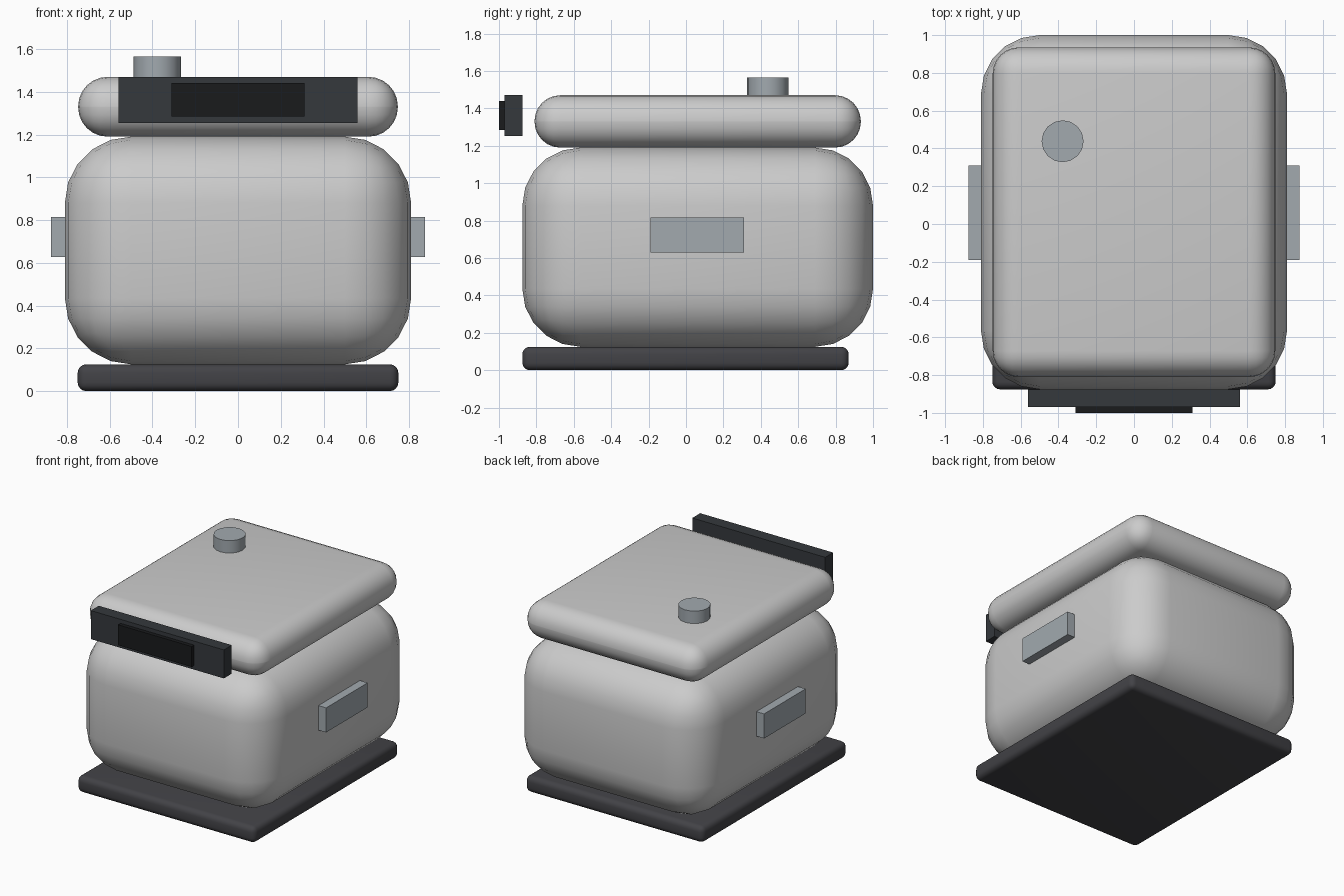
import bpy, math

if "Cube" in bpy.data.objects:
    bpy.data.objects.remove(bpy.data.objects["Cube"])


def material(name, rgb):
    m = bpy.data.materials.new(name)
    m.diffuse_color = (*rgb, 1)
    m.use_nodes = True
    m.node_tree.nodes["Principled BSDF"].inputs["Base Color"].default_value = m.diffuse_color
    return m


DARK = material("dark_base", (0.055, 0.055, 0.062))
PANEL = material("panel_charcoal", (0.035, 0.04, 0.046))
BLACK = material("display_black", (0.01, 0.011, 0.012))
STEEL = material("steel", (0.36, 0.4, 0.43))


def box(name, x, y, z, bevel=0, segments=1, mat=None):
    """Box from (min, max) ranges with an optional rounded bevel."""
    bpy.ops.mesh.primitive_cube_add(
        size=1, location=[(r[0] + r[1]) / 2 for r in (x, y, z)])
    o = bpy.context.object
    o.name = name
    o.scale = [r[1] - r[0] for r in (x, y, z)]
    bpy.ops.object.transform_apply(location=False, rotation=False, scale=True)
    if bevel:
        m = o.modifiers.new("round", 'BEVEL')
        m.width = bevel
        m.segments = segments
        bpy.ops.object.modifier_apply(modifier=m.name)
        bpy.ops.object.shade_smooth_by_angle(angle=math.radians(35))
    if mat:
        o.data.materials.append(mat)
    return o


# Base plate, body and lid
box("base", (-0.75, 0.75), (-0.875, 0.87), (0, 0.125), 0.04, 4, DARK)
box("body", (-0.81, 0.81), (-0.875, 1.0), (0.125, 1.19), 0.31, 5)
box("lid", (-0.748, 0.748), (-0.81, 0.935), (1.19, 1.47), 0.138, 6)

# Floating control panel and its display
box("control_panel", (-0.56, 0.56), (-0.97, -0.875), (1.253, 1.47), mat=PANEL)
box("display", (-0.31, 0.31), (-1.0, -0.96), (1.285, 1.44), mat=BLACK)

# Side handles
for side, name in ((-1, "left_handle"), (1, "right_handle")):
    box(name, sorted((side * 0.80, side * 0.875)), (-0.19, 0.31),
        (0.628, 0.815), mat=STEEL)

# Steam vent on the lid
bpy.ops.mesh.primitive_cylinder_add(vertices=16, radius=0.111, depth=0.115,
                                    location=(-0.378, 0.438, 1.507))
vent = bpy.context.object
vent.name = "steam_vent"
vent.data.materials.append(STEEL)
bpy.ops.object.shade_smooth_by_angle(angle=math.radians(35))
